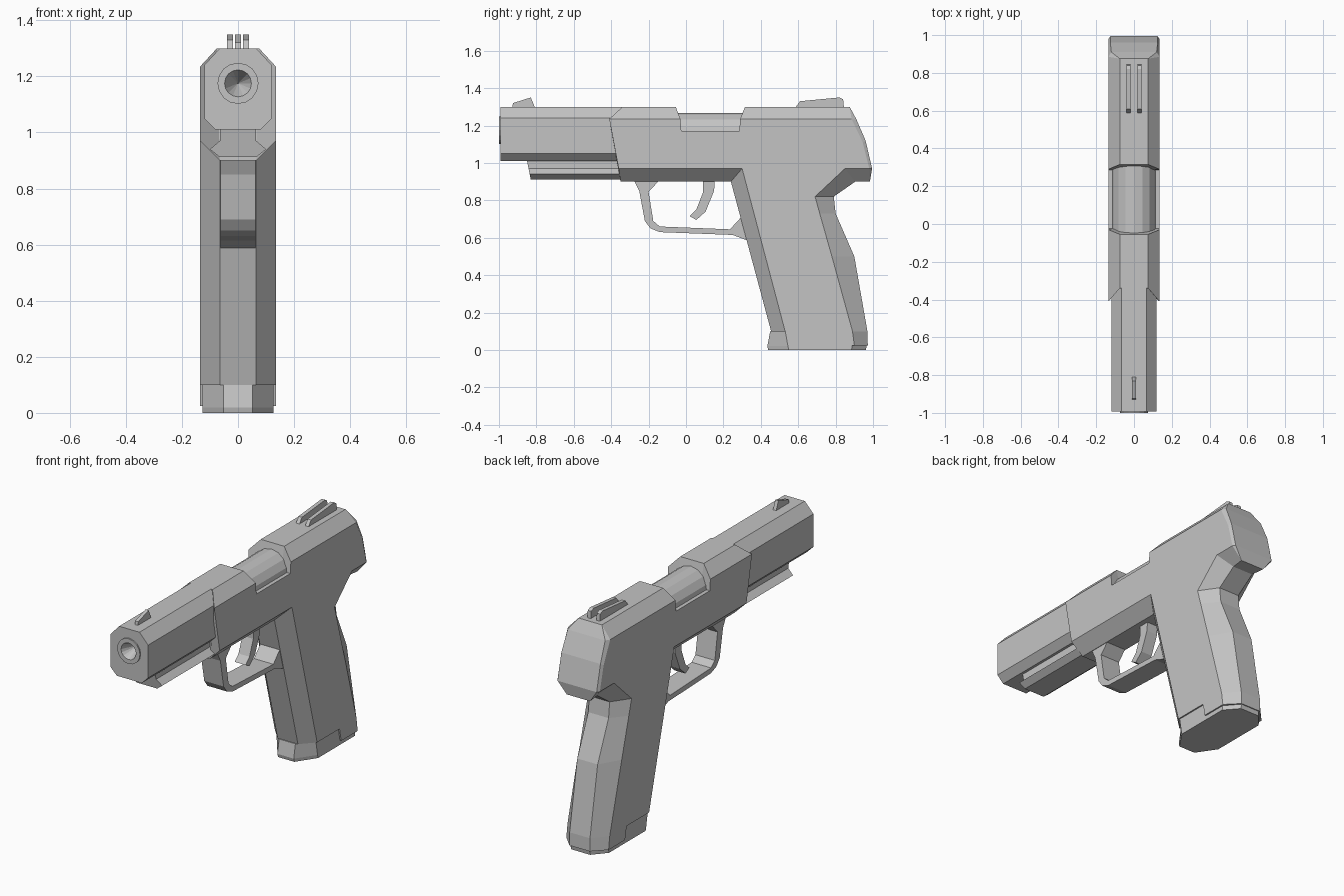
import bpy, bmesh, math

cube = bpy.data.objects.get("Cube")
if cube:
    bpy.data.objects.remove(cube)

grey = bpy.data.materials.new("light grey")
grey.use_nodes = True
COLOUR = (0.55, 0.55, 0.55, 1)
grey.diffuse_color = COLOUR
grey.node_tree.nodes["Principled BSDF"].inputs["Base Color"].default_value = COLOUR


def finish(name, bm):
    bmesh.ops.remove_doubles(bm, verts=bm.verts[:], dist=0.0005)
    bmesh.ops.recalc_face_normals(bm, faces=bm.faces[:])
    mesh = bpy.data.meshes.new(name)
    bm.to_mesh(mesh)
    bm.free()
    mesh.materials.append(grey)
    ob = bpy.data.objects.new(name, mesh)
    bpy.context.collection.objects.link(ob)
    return ob


def skin(bm, loops):
    """Join neighbouring closed loops of equal length with quads."""
    n = len(loops[0])
    for a, b in zip(loops, loops[1:]):
        for i in range(n):
            j = (i + 1) % n
            bm.faces.new((a[i], a[j], b[j], b[i]))


def chamfered(name, rows, half):
    """Rows: side-face (y, z), core (y, z), core half width."""
    bm = bmesh.new()

    def side(s):
        return [bm.verts.new((s * half, r[0], r[1])) for r in rows]

    def core(s):
        return [bm.verts.new((s * r[4], r[2], r[3])) for r in rows]

    loops = [side(-1), core(-1), core(1), side(1)]
    skin(bm, loops)
    bm.faces.new(loops[0])
    bm.faces.new(loops[-1])
    return finish(name, bm)


def prism(name, pts, half, x=0):
    """Side profile in (y, z) extruded across x."""
    bm = bmesh.new()
    loops = [[bm.verts.new((x + s * half, y, z)) for y, z in pts] for s in (-1, 1)]
    skin(bm, loops)
    for l in loops:
        bm.faces.new(l)
    return finish(name, bm)


def section(name, right, y0, y1, slant=0, hole=None):
    """Mirrored (x, z) section run along y, with an optional round front hole."""
    pts = right + [(-x, z) for x, z in reversed(right)]
    bm = bmesh.new()
    z0 = min(z for x, z in pts)
    front = [bm.verts.new((x, y0 - slant * (z - z0), z)) for x, z in pts]
    back = [bm.verts.new((x, y1, z)) for x, z in pts]
    skin(bm, [front, back])
    bm.faces.new(back)
    if hole:
        r, zc, n = hole
        ring = [bm.verts.new((r * math.cos(math.tau * i / n), y0,
                              zc + r * math.sin(math.tau * i / n))) for i in range(n)]
        edges = [bm.edges.new((ring[i], ring[(i + 1) % n])) for i in range(n)]
        edges += [bm.edges.get((front[i], front[i - 1])) for i in range(len(front))]
        bmesh.ops.triangle_fill(bm, edges=edges, use_beauty=True)
    else:
        bm.faces.new(front)
    return finish(name, bm)


def lathe(name, profile, zc, n):
    """(radius, y) profile turned about the y axis."""
    bm = bmesh.new()
    skin(bm, [[bm.verts.new((r * math.cos(math.tau * i / n), y,
                             zc + r * math.sin(math.tau * i / n))) for i in range(n)]
              for r, y in profile])
    return finish(name, bm)


# Frame, rear slide and grip as one chamfered body with a port notch on top
chamfered("body_and_grip", [
    (-0.41, 1.235, -0.34, 1.30, 0.075),
    (-0.03, 1.235, -0.055, 1.30, 0.075),
    (-0.025, 1.17, -0.025, 1.17, 0.075),
    (0.285, 1.17, 0.285, 1.17, 0.075),
    (0.29, 1.235, 0.315, 1.30, 0.075),
    (0.885, 1.235, 0.875, 1.30, 0.075),
    (0.885, 1.235, 0.91, 1.235, 0.12),
    (0.945, 1.11, 0.96, 1.12, 0.125),
    (0.98, 0.97, 0.995, 0.97, 0.125),
    (0.98, 0.97, 0.983, 0.90, 0.075),
    (0.85, 0.97, 0.905, 0.90, 0.065),
    (0.69, 0.82, 0.79, 0.82, 0.065),
    (0.715, 0.73, 0.80, 0.73, 0.065),
    (0.78, 0.50, 0.90, 0.50, 0.065),
    (0.89, 0.10, 0.97, 0.10, 0.065),
    (0.90, 0.025, 0.972, 0.025, 0.065),
    (0.75, 0.025, 0.75, 0.025, 0.065),
    (0.735, 0.10, 0.735, 0.10, 0.065),
    (0.53, 0.10, 0.455, 0.10, 0.065),
    (0.30, 0.97, 0.24, 0.90, 0.065),
    (-0.36, 0.97, -0.35, 0.90, 0.065),
], 0.135)

# Magazine base under the grip
chamfered("magazine_base", [
    (0.53, 0.105, 0.45, 0.10, 0.052),
    (0.545, 0.02, 0.435, 0.02, 0.052),
    (0.55, 0.0, 0.44, 0.0, 0.052),
    (0.885, 0.0, 0.962, 0.0, 0.06),
    (0.89, 0.03, 0.967, 0.03, 0.06),
    (0.75, 0.03, 0.75, 0.03, 0.06),
    (0.735, 0.105, 0.735, 0.105, 0.06),
], 0.127)

# Front slide, accessory rail and barrel
BORE_Z = 1.175
section("front_slide", [(0.065, 1.30), (0.12, 1.24), (0.12, 1.05), (0.08, 1.01)],
        -0.993, -0.30, hole=(0.073, BORE_Z, 16))
section("accessory_rail", [(0.065, 1.02), (0.065, 0.97), (0.10, 0.94), (0.065, 0.912)],
        -0.83, -0.30, slant=0.2)
lathe("muzzle", [(0.073, -0.97), (0.073, -1.0), (0.048, -1.0), (0.0, -0.90)], BORE_Z, 16)
lathe("chamber", [(0.0, -0.12), (0.117, -0.12), (0.117, 0.36), (0.0, 0.36)], 1.15, 16)

# Trigger and its guard
prism("trigger_guard", [
    (-0.28, 0.91), (-0.25, 0.85), (-0.22, 0.69), (-0.19, 0.65), (-0.14, 0.63),
    (0.25, 0.615), (0.33, 0.585), (0.33, 0.74), (0.295, 0.71), (0.235, 0.645),
    (-0.14, 0.66), (-0.175, 0.69), (-0.20, 0.845), (-0.14, 0.91)], 0.062)
prism("trigger", [
    (0.09, 0.92), (0.155, 0.92), (0.15, 0.85), (0.105, 0.74), (0.055, 0.695),
    (0.02, 0.715), (0.055, 0.75), (0.09, 0.84)], 0.035)

# Sights
prism("front_sight", [(-0.93, 1.29), (-0.925, 1.32), (-0.83, 1.35), (-0.805, 1.29)], 0.01)
for label, x in (("left", 0.029), ("right", -0.029)):
    prism("rear_sight_" + label, [(0.58, 1.29), (0.61, 1.33), (0.82, 1.35),
                                  (0.84, 1.34), (0.845, 1.29)], 0.011, x)
